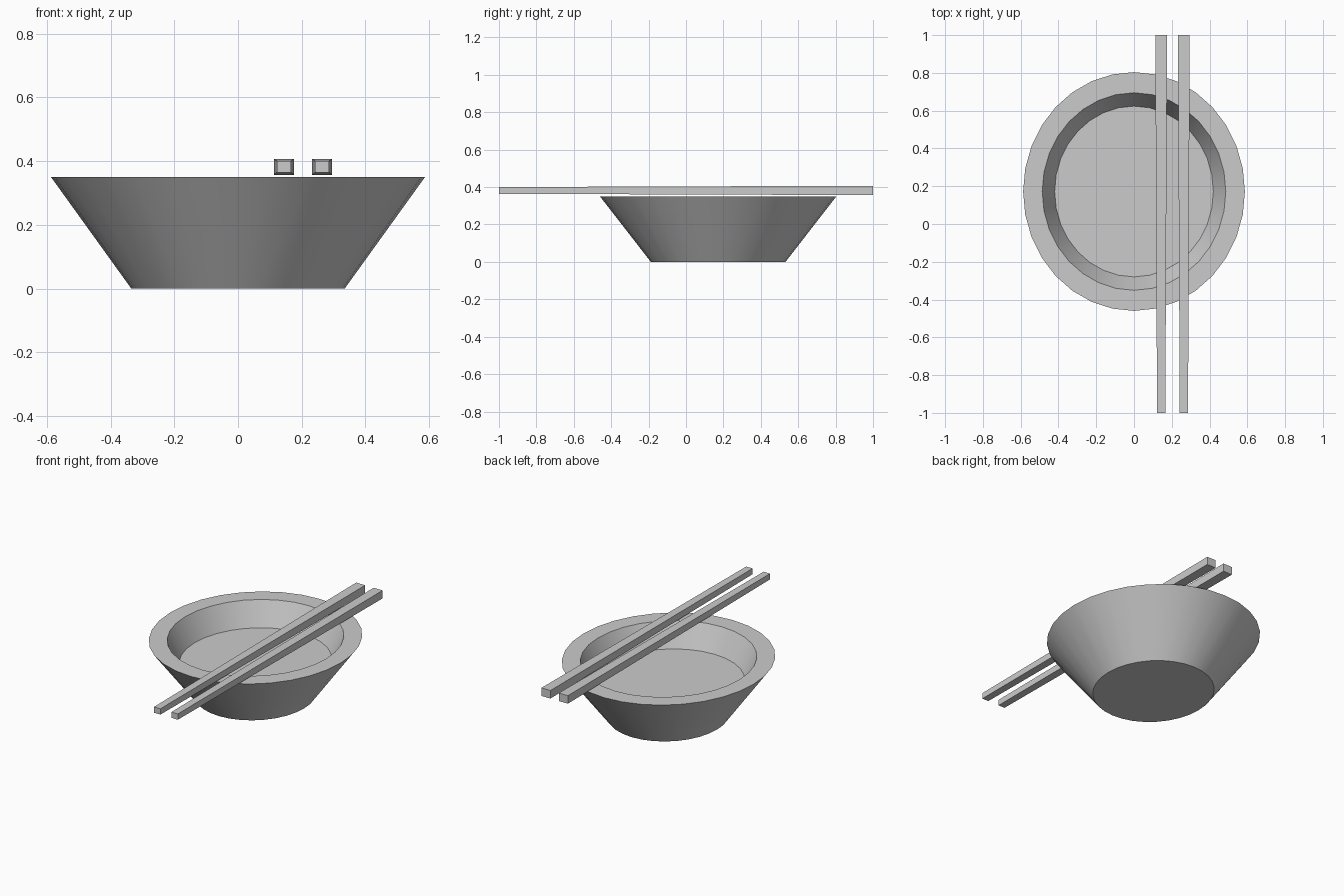
import bpy, bmesh, math

if "Cube" in bpy.data.objects:
    bpy.data.objects.remove(bpy.data.objects["Cube"])

SIDES = 32
CY = 0.172          # bowl centre in y


def make_object(name, bm):
    bmesh.ops.recalc_face_normals(bm, faces=bm.faces)
    mesh = bpy.data.meshes.new(name)
    bm.to_mesh(mesh)
    bm.free()
    obj = bpy.data.objects.new(name, mesh)
    bpy.context.collection.objects.link(obj)
    return obj


def loft(name, rings):
    """Skin a list of vertex rings and cap both ends."""
    bm = bmesh.new()
    loops = [[bm.verts.new(p) for p in ring] for ring in rings]
    n = len(loops[0])
    for a, b in zip(loops, loops[1:]):
        for i in range(n):
            j = (i + 1) % n
            bm.faces.new((a[i], a[j], b[j], b[i]))
    bm.faces.new(loops[0])
    bm.faces.new(loops[-1])
    return make_object(name, bm)


def oval(rx, ry, z):
    angles = [2 * math.pi * i / SIDES for i in range(SIDES)]
    return [(rx * math.cos(a), CY + ry * math.sin(a), z) for a in angles]


def square(x, y, z, hx, hz):
    return [(x + sx * hx, y, z + sz * hz)
            for sx, sz in ((-1, -1), (1, -1), (1, 1), (-1, 1))]


# Bowl: base, outer rim, inner rim, inner floor
bowl = loft("bowl", [
    oval(0.335, 0.36, 0.0),
    oval(0.587, 0.632, 0.35),
    oval(0.486, 0.523, 0.35),
    oval(0.42, 0.452, 0.206),
])
bpy.context.view_layer.objects.active = bowl
bowl.select_set(True)
bpy.ops.object.shade_smooth_by_angle(angle=math.radians(30))

# Pair of tapered chopsticks resting across the rim
for name, x in (("left_chopstick", 0.144), ("right_chopstick", 0.264)):
    loft(name, [
        square(x, -1.0, 0.382, 0.022, 0.018),
        square(x, 1.0, 0.382, 0.031, 0.025),
    ])
